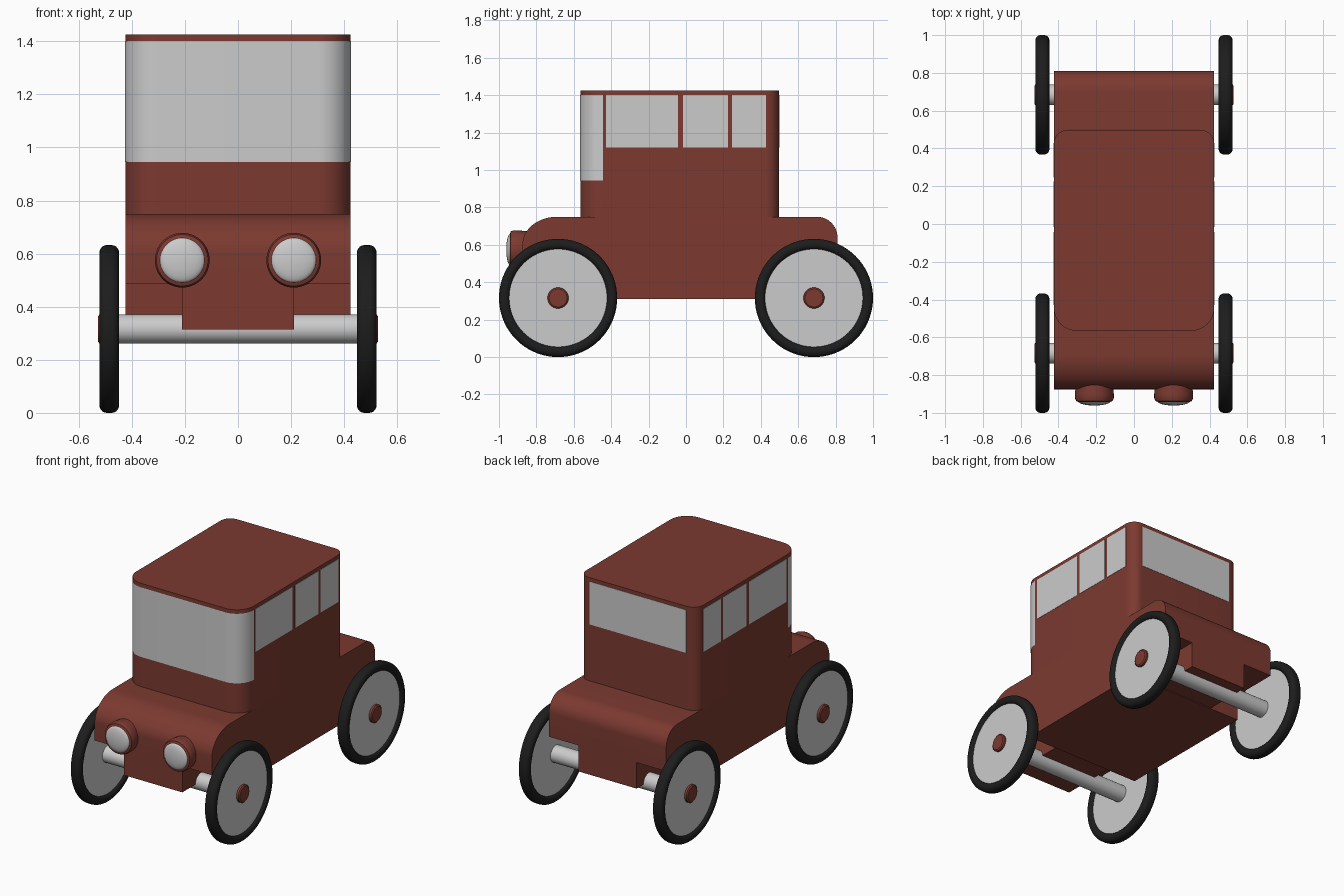
import bpy, bmesh
from math import sin, cos, pi, radians

if "Cube" in bpy.data.objects:
    bpy.data.objects.remove(bpy.data.objects["Cube"])


def paint(name, rgb):
    m = bpy.data.materials.new(name)
    m.diffuse_color = (*rgb, 1)
    m.use_nodes = True
    m.node_tree.nodes["Principled BSDF"].inputs["Base Color"].default_value = m.diffuse_color
    return m


RED = paint("red_paint", (0.2, 0.042, 0.03))
RUBBER = paint("black_rubber", (0.012, 0.012, 0.012))


def finish(name, bm, mat):
    bmesh.ops.remove_doubles(bm, verts=bm.verts, dist=1e-5)
    bmesh.ops.recalc_face_normals(bm, faces=bm.faces)
    me = bpy.data.meshes.new(name)
    bm.to_mesh(me)
    bm.free()
    ob = bpy.data.objects.new(name, me)
    bpy.context.collection.objects.link(ob)
    if mat:
        me.materials.append(mat)
    bpy.ops.object.select_all(action='DESELECT')
    ob.select_set(True)
    bpy.context.view_layer.objects.active = ob
    bpy.ops.object.shade_smooth_by_angle(angle=radians(35))
    return ob


def prism(name, pts, at, lo, hi, mat=None, caps=True):
    """Extrude a 2D outline from lo to hi; at(u, v, d) gives the 3D point."""
    bm = bmesh.new()
    a = [bm.verts.new(at(u, v, lo)) for u, v in pts]
    b = [bm.verts.new(at(u, v, hi)) for u, v in pts]
    n = len(pts)
    for i in range(n if caps else n - 1):
        j = (i + 1) % n
        bm.faces.new((a[i], a[j], b[j], b[i]))
    if caps:
        bm.faces.new(a)
        bm.faces.new(b)
    return finish(name, bm, mat)


def lathe(name, profile, at, mat=None, closed=False, seg=64):
    """Revolve (radius, depth) points; at(c, s, d) gives the 3D point."""
    bm = bmesh.new()
    rings = [[bm.verts.new(at(r * cos(2 * pi * k / seg), r * sin(2 * pi * k / seg), d))
              for k in range(seg)] for r, d in profile]
    pairs = list(zip(rings, rings[1:])) + ([(rings[-1], rings[0])] if closed else [])
    for p, q in pairs:
        for k in range(seg):
            j = (k + 1) % seg
            bm.faces.new((p[k], p[j], q[j], q[k]))
    return finish(name, bm, mat)


def box(name, x, y, z, mat=None):
    pts = [(x[0], y[0]), (x[1], y[0]), (x[1], y[1]), (x[0], y[1])]
    return prism(name, pts, up, z[0], z[1], mat)


def arc(cx, cy, rx, ry, a0, a1, n=12):
    return [(cx + rx * cos(radians(a0 + (a1 - a0) * i / n)),
             cy + ry * sin(radians(a0 + (a1 - a0) * i / n))) for i in range(n + 1)]


def up(u, v, d):
    return (u, v, d)


def across(u, v, d):
    return (d, u, v)


W = 0.424                      # half width of the body
FRONT, BACK = -0.565, 0.497    # cabin ends
RF, RB = 0.12, 0.07            # cabin corner radii

# Lower body: side profile with hood, rear deck and raised wheel bays
side = (arc(-0.69, 0.6, 0.185, 0.15, 180, 90, 16) + arc(0.70, 0.64, 0.11, 0.11, 90, 0)
        + [(0.81, 0.485), (0.49, 0.485), (0.49, 0.31), (-0.5, 0.31),
           (-0.5, 0.485), (-0.875, 0.485)])
prism("lower_body", side, across, -W, W, RED)

# Narrow blocks over the axles
box("front_axle_block", (-0.21, 0.21), (-0.875, -0.5), (0.315, 0.485), RED)
box("rear_axle_block", (-0.21, 0.21), (0.49, 0.81), (0.315, 0.485), RED)

# Cabin with rounded corners
nose = (arc(-W + RF, FRONT + RF, RF, RF, 180, 270)
        + arc(W - RF, FRONT + RF, RF, RF, 270, 360))
tail = (arc(W - RB, BACK - RB, RB, RB, 0, 90)
        + arc(-W + RB, BACK - RB, RB, RB, 90, 180))
prism("cabin", nose + tail, up, 0.75, 1.425, RED)

# Wrap-around windscreen, just proud of the cabin
e = 0.002
wrap = (arc(-W + RF, FRONT + RF, RF + e, RF + e, 180, 270)
        + arc(W - RF, FRONT + RF, RF + e, RF + e, 270, 360))
prism("windscreen", wrap, up, 0.945, 1.40, caps=False)

# Side and rear windows
for s, label in ((1, "right"), (-1, "left")):
    for i, span in enumerate(((-0.428, -0.043), (-0.016, 0.225), (0.246, 0.428))):
        xs = sorted((s * (W - e), s * (W + e)))
        box(f"{label}_window_{i + 1}", xs, span, (1.12, 1.40))
box("rear_window", (-0.35, 0.35), (BACK - e, BACK + e), (1.12, 1.40))

# Headlights
for s, label in ((1, "right"), (-1, "left")):
    def lamp(c, t, d, s=s):
        return (s * 0.21 + c, d, 0.575 + t)
    lathe(f"{label}_headlight_housing",
          [(0.0, -0.80), (0.092, -0.80), (0.103, -0.90), (0.103, -0.92),
           (0.097, -0.937), (0.083, -0.942)], lamp, RED)
    dome = [(0.084 * cos(pi / 2 * i / 8), -0.940 - 0.021 * sin(pi / 2 * i / 8))
            for i in range(9)]
    lathe(f"{label}_headlight_lens", dome, lamp)

# Axles and wheels
R, WY = 0.316, 0.684
for y, end in ((-WY, "front"), (WY, "rear")):
    def axle(c, t, d, y=y):
        return (d, y + c, R + t)
    lathe(f"{end}_axle", [(0, -0.51), (0.055, -0.51), (0.055, 0.51), (0, 0.51)], axle, seg=40)
    for s, label in ((1, "right"), (-1, "left")):
        def wheel(c, t, d, y=y, s=s):
            return (s * (0.485 + d), y + c, R + t)
        tyre = arc(0.287, 0.010, 0.029, 0.027, 0, 180, 10) \
            + arc(0.287, -0.010, 0.029, 0.027, 180, 360, 10)
        lathe(f"{end}_{label}_tyre", tyre, wheel, RUBBER, closed=True, seg=72)
        lathe(f"{end}_{label}_wheel_disc",
              [(0, -0.022), (0.266, -0.022), (0.266, 0.022), (0, 0.022)], wheel, seg=72)
        lathe(f"{end}_{label}_hub_cap",
              [(0, 0.015), (0.056, 0.015), (0.056, 0.036), (0.048, 0.042), (0, 0.043)],
              wheel, RED, seg=40)
